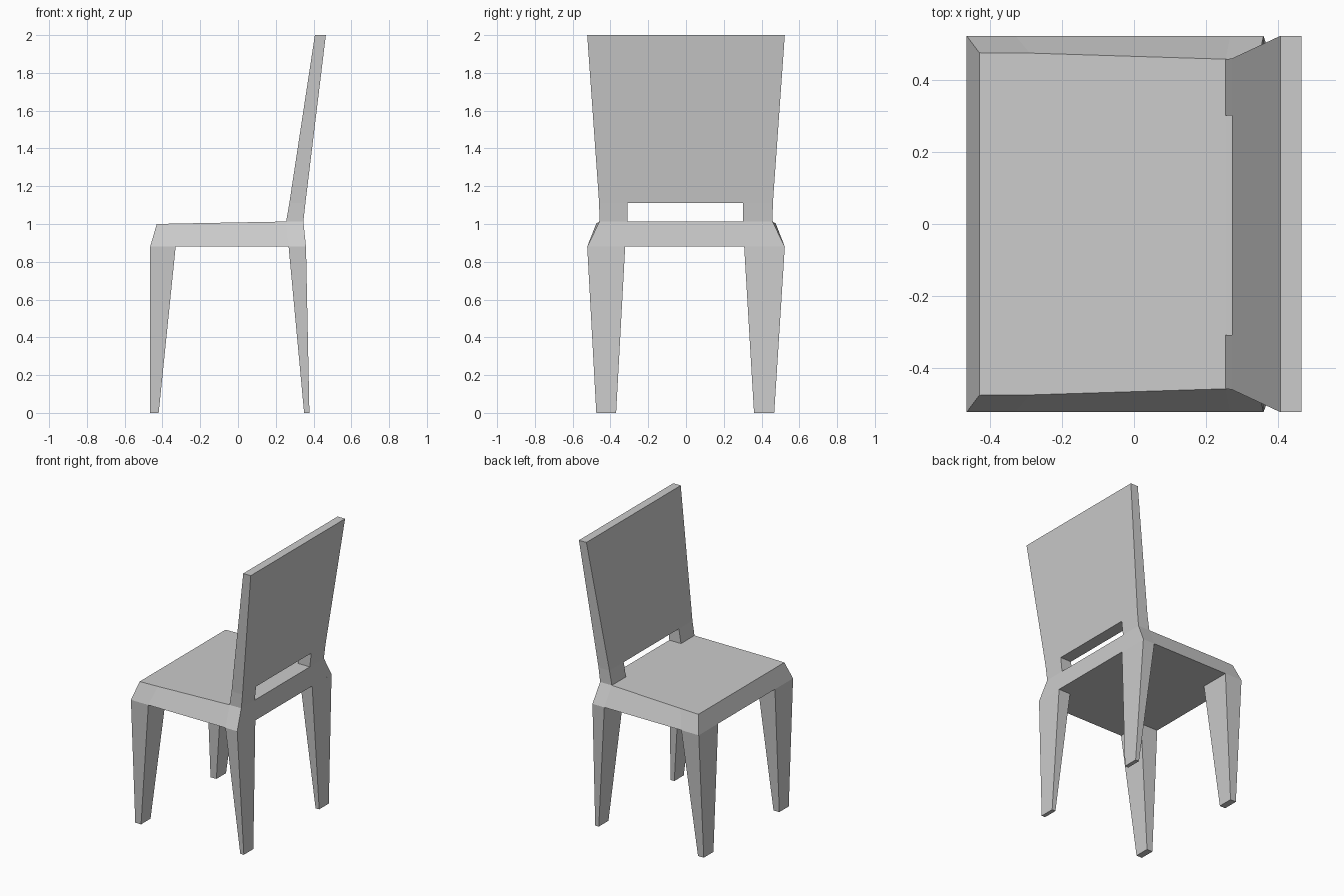
import bpy
import bmesh

if "Cube" in bpy.data.objects:
    bpy.data.objects.remove(bpy.data.objects["Cube"])


def loft(name, rings, cap_start=True, cap_end=True):
    """Skin a run of four-point rings into a flat-faced solid."""
    bm = bmesh.new()
    loops = [[bm.verts.new(p) for p in ring] for ring in rings]
    for a, b in zip(loops, loops[1:]):
        for i in range(4):
            j = (i + 1) % 4
            bm.faces.new((a[i], a[j], b[j], b[i]))
    if cap_start:
        bm.faces.new(loops[0][::-1])
    if cap_end:
        bm.faces.new(loops[-1])
    bmesh.ops.recalc_face_normals(bm, faces=bm.faces)
    # open lofts: make sure normals point away from the centre
    centre = sum((v.co for v in bm.verts), bm.verts[:][0].co * 0) / len(bm.verts)
    if sum((f.calc_center_median() - centre).dot(f.normal) for f in bm.faces) < 0:
        bmesh.ops.reverse_faces(bm, faces=bm.faces)
    mesh = bpy.data.meshes.new(name)
    bm.to_mesh(mesh)
    bm.free()
    obj = bpy.data.objects.new(name, mesh)
    bpy.context.collection.objects.link(obj)
    return obj


def flat_ring(x0, x1, y0, y1, z):
    return [(x0, y0, z), (x1, y0, z), (x1, y1, z), (x0, y1, z)]


# Seat: cross-sections from front edge to rear edge (bottom x, top x, top half width, top z)
W, UNDER = 0.523, 0.88
sections = [(-0.465, -0.43, 0.476, 1.0), (-0.33, -0.29, 0.475, 1.003),
            (0.268, 0.255, 0.458, 1.013), (0.36, 0.346, 0.458, 1.013)]
loft("seat", [[(xb, -W, UNDER), (xb, W, UNDER), (xt, h, z), (xt, -h, z)]
              for xb, xt, h, z in sections])

# Tapered legs and backrest posts on both sides
for side, label, leg_top, leg_foot, foot_out, post_in in (
        (1, "left", 0.308, 0.36, 0.467, 0.302),
        (-1, "right", 0.322, 0.37, 0.475, 0.309)):
    for part, top, foot in (("front", (-0.465, -0.33), (-0.465, -0.42)),
                            ("back", (0.268, 0.36), (0.35, 0.378))):
        loft(f"{part}_leg_{label}",
             [flat_ring(*foot, side * leg_foot, side * foot_out, 0),
              flat_ring(*top, side * leg_top, side * W, UNDER)], cap_end=False)
    loft(f"back_post_{label}",
         [flat_ring(0.255, 0.346, side * post_in, side * 0.458, 1.013),
          flat_ring(0.272, 0.357, side * post_in, side * 0.46, 1.112)],
         cap_start=False, cap_end=False)

# Leaning, flaring back panel
loft("back_panel", [flat_ring(0.272, 0.357, -0.46, 0.46, 1.112),
                    flat_ring(0.407, 0.465, -W, W, 2.0)])
